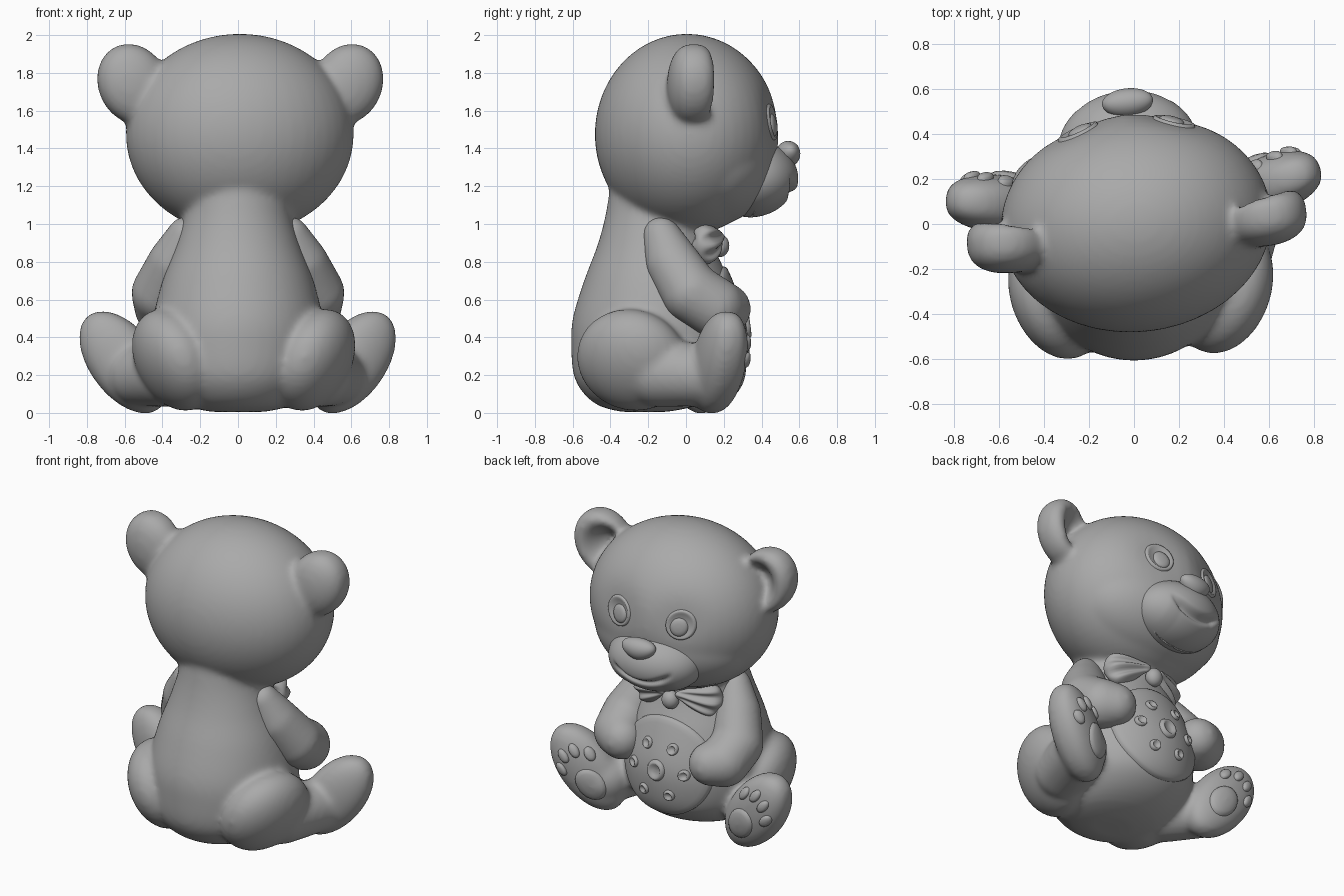
import bpy, bmesh, math
from mathutils import Vector, Matrix, Euler
from mathutils.bvhtree import BVHTree

cube = bpy.data.objects.get("Cube")
if cube:
    bpy.data.objects.remove(cube, do_unlink=True)

# One plain grey for the whole toy
grey = bpy.data.materials.new("plain_grey")
grey.use_nodes = True
grey.diffuse_color = (0.4, 0.4, 0.4, 1)
grey.node_tree.nodes["Principled BSDF"].inputs["Base Color"].default_value = (0.4, 0.4, 0.4, 1)

HEAD_TURN = math.radians(6)
head_frame = Matrix.Translation((.01, 0, 0)) @ Matrix.Rotation(HEAD_TURN, 4, 'Z')


def blob(bm, center, radii, tilt=(0, 0, 0), warp=None, frame=Matrix(), segs=48):
    """Ellipsoid, optionally reshaped by a rule on its local coordinates."""
    verts = bmesh.ops.create_uvsphere(bm, u_segments=segs, v_segments=segs * 2 // 3, radius=1)["verts"]
    rot = Euler([math.radians(a) for a in tilt]).to_matrix().to_4x4()
    for v in verts:
        p = Vector(a * b for a, b in zip(v.co, radii))
        if warp:
            p = warp(p)
        v.co = frame @ (Vector(center) + rot @ p)


def limb(bm, path):
    """Chain of overlapping balls along (x, y, z, radius) points."""
    for a, b in zip(path, path[1:]):
        for i in range(9):
            x, y, z, r = (p + (q - p) * i / 8 for p, q in zip(a, b))
            blob(bm, (x, y, z), (r, r, r), segs=24)


def rounded(sections, steps=5):
    """Smooth curve through the given sections."""
    pts = [Vector(s) for s in (sections[0], *sections, sections[-1])]
    for a, b, c, d in zip(pts, pts[1:], pts[2:], pts[3:]):
        for t in (i / steps for i in range(steps)):
            yield b + .5 * t * ((c - a) + t * ((2 * a - 5 * b + 4 * c - d) + t * (3 * b - a - 3 * c + d)))
    yield pts[-1]


def loft(bm, sections, n=48):
    """Stacked ellipses (z, half width, centre y, half depth)."""
    rings = [[bm.verts.new((rx * math.cos(i * math.tau / n), cy + ry * math.sin(i * math.tau / n), z))
              for i in range(n)] for z, rx, cy, ry in rounded(sections)]
    for lo, hi in zip(rings, rings[1:]):
        for i in range(n):
            j = (i + 1) % n
            bm.faces.new((lo[i], lo[j], hi[j], hi[i]))
    bm.faces.new(rings[0][::-1])
    bm.faces.new(rings[-1])


def finish(bm, name, fuse=0, smooth=8):
    mesh = bpy.data.meshes.new(name)
    bmesh.ops.recalc_face_normals(bm, faces=bm.faces)
    bm.to_mesh(mesh)
    bm.free()
    mesh.materials.append(grey)
    mesh.shade_smooth()
    ob = bpy.data.objects.new(name, mesh)
    bpy.context.collection.objects.link(ob)
    if fuse:
        rm = ob.modifiers.new("fuse", 'REMESH')
        rm.mode, rm.voxel_size, rm.use_smooth_shade = 'VOXEL', fuse, True
        sm = ob.modifiers.new("soften", 'SMOOTH')
        sm.factor, sm.iterations = 0.5, smooth
    return ob


def boxy(depth, power):
    """Rule that flattens the front and back of a blob."""
    def rule(p):
        p.y = math.copysign(depth * (abs(p.y) / depth) ** power, p.y)
        return p
    return rule


# Torso, haunches and feet
bm = bmesh.new()
loft(bm, [(.005, .14, -.22, .12), (.035, .27, -.205, .25), (.1, .36, -.18, .36), (.2, .43, -.16, .435),
          (.35, .46, -.15, .458), (.5, .45, -.15, .45), (.7, .40, -.155, .385), (.9, .325, -.16, .305),
          (1.08, .28, -.14, .28), (1.3, .27, -.12, .27)])
feet = {"left": ((.607, .175, .268), 20), "right": ((-.605, .09, .268), -5)}
for side, (foot, yaw) in feet.items():
    s = 1 if foot[0] > 0 else -1
    hip = (.4, -.285, .28) if s > 0 else (-.34, -.31, .28)
    blob(bm, hip, (.19, .30, .285), (0, s * 26, -s * 18))
    limb(bm, [(hip[0] + s * .03, -.15, .21, .18), (foot[0] - s * .09, foot[1] - .07, .2, .165)])
    blob(bm, foot, (.18, .13, .312), (0, s * 37, yaw), boxy(.13, .75))


# Head with cupped ears, flowing into the neck
def eye_hollows(p):
    if p.y > 0:
        p.y -= .025 * math.exp(-((abs(p.x) - .22) ** 2 + (p.z - .08) ** 2) / .02)
    return p


def cup(s):
    box = boxy(.14, .75)

    def rule(p):
        p = box(p)
        if p.y > 0:
            r = ((p.x + s * .035) / .19) ** 2 + ((p.z + .02) / .22) ** 2
            p.y -= .16 * math.exp(-(r / .38) ** 1.5)
        return p
    return rule


blob(bm, (0, .005, 1.475), (.605, .487, .532), warp=eye_hollows, frame=head_frame)
blob(bm, (0, .10, 1.335), (.535, .375, .35), frame=head_frame)
for s in (1, -1):
    blob(bm, (s * .57, -.02, 1.74), (.185, .14, .22), (0, s * 25, 0), cup(s), head_frame)
body = finish(bm, "body", .018, 12)

# Arms resting on the belly
for side, s in (("left", 1), ("right", -1)):
    bm = bmesh.new()
    limb(bm, [(s * .275, -.13, .94, .10), (s * .335, -.07, .79, .145), (s * .405, .03, .635, .16),
              (s * .39, .15, .56, .16), (s * .33, .21, .55, .135)])
    finish(bm, side + "_arm", .018)


# Muzzle with a smiling mouth groove
def smile(p):
    gap = p.z + .085 - 2 * p.x ** 2
    if p.y > 0:
        fade = min(1, max(0, (.21 - abs(p.x)) / .08))
        p.y -= fade * (.045 * math.exp(-(gap / .02) ** 2) + .015 * min(1, max(0, -gap / .03)))
    return p


bm = bmesh.new()
blob(bm, (.0, .35, 1.24), (.31, .245, .205), warp=smile, frame=head_frame, segs=120)
finish(bm, "muzzle")


def broad_top(p):
    p.x *= 1 + p.z * 4
    return p


bm = bmesh.new()
blob(bm, (.018, .54, 1.37), (.11, .065, .07), (-15, 0, 0), broad_top, head_frame)
finish(bm, "nose")


# Bow tie: pinched, pleated loops around a knot
def pinch(s):
    def rule(p):
        k = .4 + .6 * min(1, max(0, .5 + s * p.x / .2))
        p.y *= k * (1 + .25 * math.cos(p.z * 70))
        p.z *= k
        return p
    return rule


bm = bmesh.new()
for s in (1, -1):
    blob(bm, (s * .165, .115, .905), (.15, .08, .13), (0, s * 12, -s * 32), pinch(s), head_frame)
blob(bm, (0, .18, .885), (.055, .05, .06), frame=head_frame)
finish(bm, "bow_tie")

# Raised details wrapped onto the surface below them
trees = {}
DOME = [(0, .022), (.4, .021), (.7, .017), (.88, .010), (1, -.012)]
RING = [(0, .006), (.45, .006), (.6, .020), (.78, .020), (.95, .005), (1, -.01)]
EYE = [(0, .004), (.7, .004), (.82, .013), (.93, .010), (1, -.01)]
PLATE = [(i / 14, .018) for i in range(14)] + [(.97, .012), (1, -.012)]


def add_target(ob):
    trees[ob.name] = BVHTree.FromObject(ob, bpy.context.evaluated_depsgraph_get())


def patch(name, target, pivot, yaw, spots, profile, n=32):
    """Spots are (side, up, half width, half height, tilt) about the pivot."""
    out = Vector((-math.sin(yaw), math.cos(yaw), 0))
    across = Vector((math.cos(yaw), math.sin(yaw), 0))
    bm = bmesh.new()
    for u, w, ru, rw, tilt in spots:
        c, s = math.cos(tilt), math.sin(tilt)
        rings = []
        for r, h in profile:
            ring = []
            for i in range(n):
                a = math.tau * i / n
                du, dw = ru * max(r, .01) * math.cos(a), rw * max(r, .01) * math.sin(a)
                base = Vector(pivot) + across * (u + du * c + dw * s) + Vector((0, 0, w - du * s + dw * c))
                hit = trees[target].ray_cast(base + out * 2, -out)
                if hit[0] is None:
                    hit = trees[target].find_nearest(base)
                ring.append(bm.verts.new(hit[0] + (hit[1] + out).normalized() * h))
            rings.append(ring)
        bm.faces.new(rings[0])
        for lo, hi in zip(rings, rings[1:]):
            for i in range(n):
                j = (i + 1) % n
                bm.faces.new((lo[i], hi[i], hi[j], lo[j]))
    return finish(bm, name)


# Eyes with pupils
add_target(body)
eyes = [(s * .215, 0, .095, .1, s * .15) for s in (1, -1)]
patch("eyes", "body", (.01, 0, 1.54), HEAD_TURN, eyes, EYE)
patch("pupils", "body", (.01, 0, 1.525), HEAD_TURN, [(s * .205, 0, .058, .064, 0) for s in (1, -1)], DOME)

# Belly panel with a centre ring and six small ones
belly = (0, -.15, .46)
add_target(patch("belly_panel", "body", belly, 0, [(0, 0, .335, .32, 0)], PLATE, 64))
dots = [(.185 * math.sin(a), .17 * math.cos(a), .037, .037, 0) for a in (math.tau * (i + .5) / 6 for i in range(6))]
patch("belly_rings", "belly_panel", belly, 0, dots + [(0, 0, .065, .07, 0)], RING)

# Sole pads: one large and four toes on each foot
for side, (foot, yaw) in feet.items():
    s = 1 if foot[0] > 0 else -1
    lean = s * math.radians(37)
    c, t = math.cos(lean), math.sin(lean)
    local = [(0, -.08, .095, .12)] + [(x, z, .031, .05) for x, z in
                                      ((-.11, .085), (-.042, .155), (.038, .16), (.105, .095))]
    spots = [(x * c + z * t, z * c - x * t, a, b, lean) for x, z, a, b in local]
    patch(side + "_sole_pads", "body", foot, math.radians(yaw), spots, DOME, 24)
